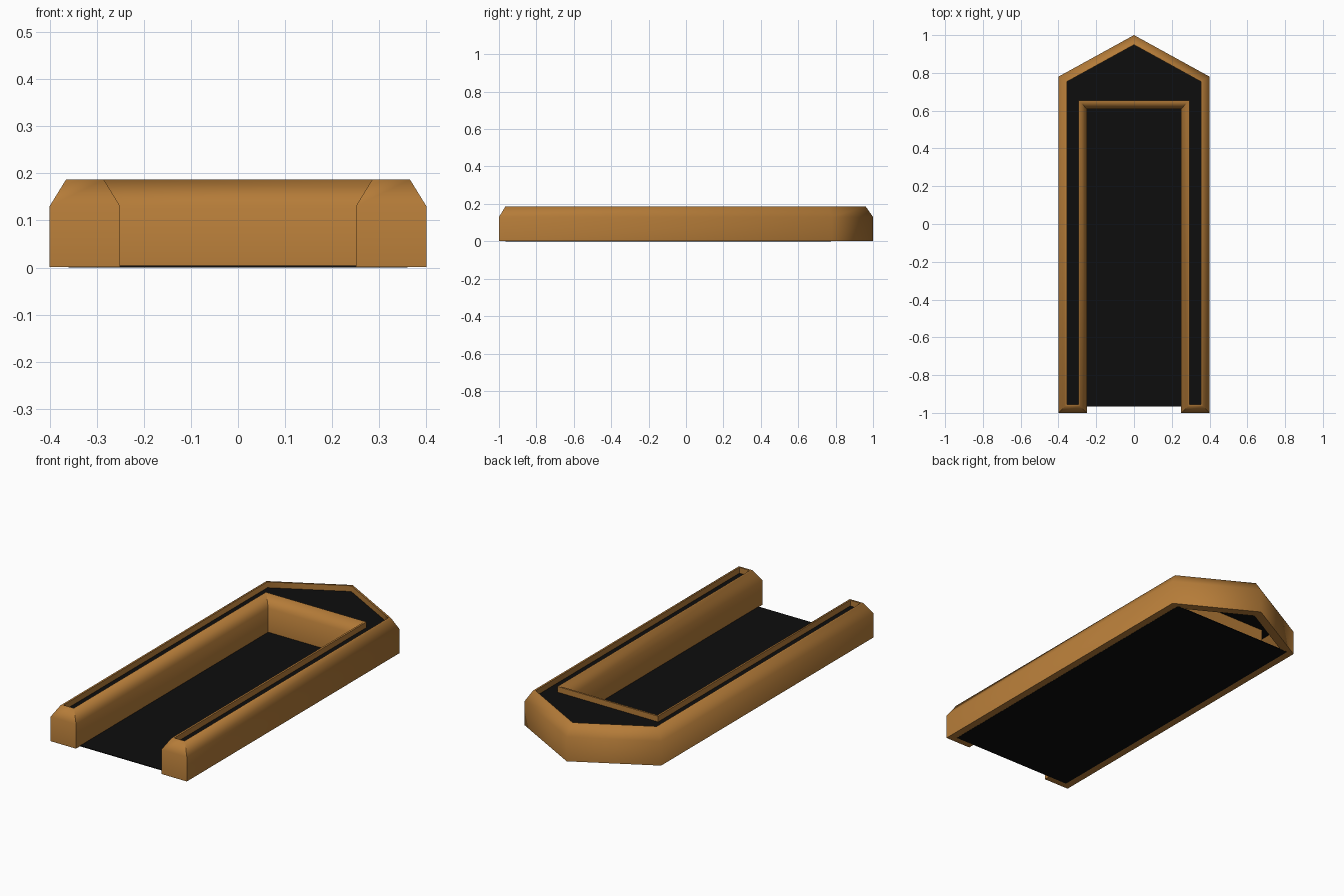
import bpy, bmesh, math
from mathutils import Vector

if "Cube" in bpy.data.objects:
    bpy.data.objects.remove(bpy.data.objects["Cube"])


def material(name, rgb):
    m = bpy.data.materials.new(name)
    m.diffuse_color = (*rgb, 1)
    m.use_nodes = True
    m.node_tree.nodes["Principled BSDF"].inputs["Base Color"].default_value = m.diffuse_color
    return m


wood = material("warm_wood", (0.46, 0.2, 0.04))
black = material("matt_black", (0.004, 0.004, 0.004))

# Counter-clockwise footprint: long tray with a pointed back and an open front slot
right = [(0.25, 0.61), (0.25, -1), (0.4, -1), (0.4, 0.78)]
outline = [Vector(p) for p in right + [(0, 1)] + [(-x, y) for x, y in reversed(right)]]


def inset(points, d):
    """Mitred inward offset of a closed counter-clockwise outline."""
    result = []
    for i, p in enumerate(points):
        a = (p - points[i - 1]).normalized()
        b = (points[(i + 1) % len(points)] - p).normalized()
        na, nb = Vector((-a.y, a.x)), Vector((-b.y, b.x))
        result.append(p + (na + nb) * d / (1 + na.dot(nb)))
    return result


def make_object(name, bm, mat):
    bmesh.ops.recalc_face_normals(bm, faces=bm.faces)
    me = bpy.data.meshes.new(name)
    bm.to_mesh(me)
    bm.free()
    me.materials.append(mat)
    ob = bpy.data.objects.new(name, me)
    bpy.context.collection.objects.link(ob)
    return ob


# Wooden rim: wall cross-section (inset, height) swept around the footprint
section = [(0, 0.001), (0, 0.13), (0.035, 0.187), (0.045, 0.187), (0.045, 0.001)]
bm = bmesh.new()
rings = [[bm.verts.new((p.x, p.y, z)) for p in inset(outline, d)] for d, z in section]
n = len(outline)
for k in range(len(rings)):
    r, s = rings[k], rings[(k + 1) % len(rings)]
    for i in range(n):
        j = (i + 1) % n
        bm.faces.new((r[i], r[j], s[j], s[i]))
rim = make_object("wooden_rim", bm, wood)
bpy.context.view_layer.objects.active = rim
rim.select_set(True)
bpy.ops.object.shade_smooth_by_angle(angle=math.radians(65))

# Recessed black top panel between the walls
bm = bmesh.new()
bm.faces.new([bm.verts.new((p.x, p.y, 0.157)) for p in inset(outline, 0.0445)])
make_object("top_panel", bm, black)

# Thin black floor plate, leaving the pointed end open underneath
bm = bmesh.new()
bmesh.ops.create_cube(bm, size=1)
for v in bm.verts:
    v.co = (v.co.x * 0.72, v.co.y * 1.74 - 0.095, (v.co.z + 0.5) * 0.004)
make_object("floor_plate", bm, black)
